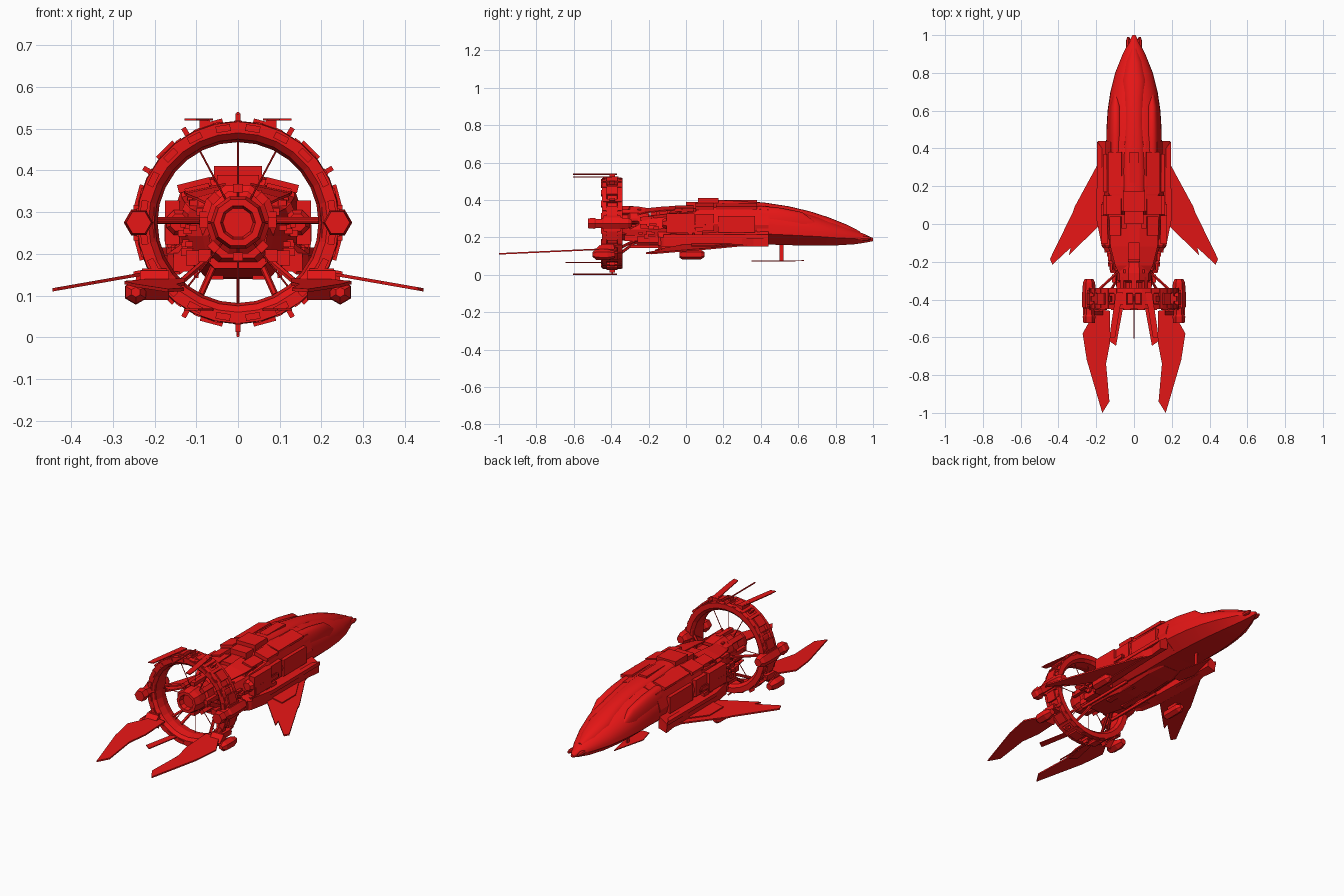
import bpy, bmesh, math, random
from mathutils import Matrix, Vector

if "Cube" in bpy.data.objects:
    bpy.data.objects.remove(bpy.data.objects["Cube"])

random.seed(4)
red = bpy.data.materials.new("red_paint")
red.diffuse_color = (0.8, 0.008, 0.008, 1)
red.use_nodes = True
red.node_tree.nodes["Principled BSDF"].inputs["Base Color"].default_value = red.diffuse_color
CZ = 0.275   # height of ring and engine axis
RY = -0.395  # ring centre along the ship


def finish(name, bm, mirror=False, smooth=None):
    bmesh.ops.recalc_face_normals(bm, faces=bm.faces)
    me = bpy.data.meshes.new(name)
    bm.to_mesh(me)
    bm.free()
    if smooth:
        me.shade_smooth()
        me.set_sharp_from_angle(angle=math.radians(smooth))
    me.materials.append(red)
    ob = bpy.data.objects.new(name, me)
    bpy.context.collection.objects.link(ob)
    if mirror:
        ob.modifiers.new("mirror", 'MIRROR')
    return ob


def skin(bm, rings, closed=False):
    vs = [[bm.verts.new(p) for p in r] for r in rings]
    n = len(vs[0])
    for a, b in zip(vs, vs[1:] + (vs[:1] if closed else [])):
        for i in range(n):
            bm.faces.new((a[i], a[(i + 1) % n], b[(i + 1) % n], b[i]))
    if not closed:
        bm.faces.new(vs[0])
        bm.faces.new(vs[-1])


def loft(name, rings, **kw):
    bm = bmesh.new()
    skin(bm, rings)
    return finish(name, bm, **kw)


def lathe(name, prof, n, x=0, z=CZ, closed=False, phase=0, **kw):
    """Turn (radius, y) points about an axis along y."""
    bm = bmesh.new()
    ang = [2 * math.pi * (i + phase) / n for i in range(n)]
    skin(bm, [[(x + r * math.sin(a), y, z + r * math.cos(a)) for a in ang] for r, y in prof], closed)
    return finish(name, bm, **kw)


def boxes(name, items, **kw):
    """items: (centre, size[, matrix applied afterwards])"""
    bm = bmesh.new()
    for it in items:
        m = Matrix.Translation(it[0]) @ Matrix.Diagonal((*it[1], 1))
        bmesh.ops.create_cube(bm, size=1, matrix=(it[2] if len(it) > 2 else Matrix()) @ m)
    return finish(name, bm, **kw)


def plate(name, pts, zf, t, mirror=True):
    """Flat outline in x,y with height given by zf(x, y)."""
    return loft(name, [[(x, y, zf(x, y) + d) for x, y in pts] for d in (-t / 2, t / 2)], mirror=mirror)


def rods(name, pairs, r, n=6, **kw):
    bm = bmesh.new()
    for a, b in pairs:
        a, b = Vector(a), Vector(b)
        m = Matrix.Translation((a + b) / 2) @ (b - a).to_track_quat('Z', 'Y').to_matrix().to_4x4()
        bmesh.ops.create_cone(bm, cap_ends=True, segments=n, radius1=r, radius2=r,
                              depth=(b - a).length, matrix=m)
    return finish(name, bm, **kw)


def around(deg):
    """Rotation about the ring axis; 0 is the top of the ring."""
    return Matrix.Translation((0, 0, CZ)) @ Matrix.Rotation(math.radians(deg), 4, 'Y')


def dome(y, w, zt, zc, zb, e, n=16):
    """Rounded section with a flat keel."""
    pts = []
    for i in range(n + 1):
        a = math.pi * i / n
        c, s = math.cos(a), math.sin(a)
        pts.append((w * math.copysign(abs(c) ** e, c), y, zc + (zt - zc) * s ** e))
    return pts + [(-w * 0.55, y, zb), (w * 0.55, y, zb)]


# Smooth nose hull
loft("nose_hull", [dome(*s) for s in (
    (1.0, .008, .196, .188, .18, 1), (.96, .03, .215, .19, .172, 1), (.9, .06, .24, .193, .163, .95),
    (.8, .1, .28, .198, .157, .9), (.7, .125, .315, .205, .156, .85), (.6, .14, .343, .21, .157, .8),
    (.5, .146, .362, .215, .16, .75), (.38, .148, .378, .22, .163, .7))], smooth=40)

# Raised canopy and the two shoulder fairings
loft("canopy", [dome(*s) for s in (
    (.93, .02, .232, .2, .19, 1), (.86, .05, .268, .21, .19, .9), (.76, .072, .308, .23, .2, .8),
    (.66, .066, .34, .25, .22, .8), (.55, .062, .366, .27, .25, .75), (.42, .07, .386, .28, .26, .7),
    (.28, .075, .396, .3, .28, .7), (.12, .07, .403, .3, .28, .6))], smooth=45)
loft("shoulder_fairing", [[(x + .095, yy, z) for x, yy, z in dome(y, w, zt, .25, .22, .85)] for y, w, zt in (
    (.7, .012, .275), (.62, .033, .335), (.5, .042, .358), (.4, .045, .368), (.3, .04, .365))],
    mirror=True, smooth=45)
lathe("nose_tip", [(.006, .99), (.012, .97), (.012, .93), (.006, .91)], 8, x=.03, z=.195, mirror=True)


# Faceted main hull
def hull(y, w, zt, zb):
    h = zt - zb
    half = [(.4 * w, zt), (.82 * w, zt - .1 * h), (w, zb + .5 * h), (.9 * w, zb + .2 * h), (.55 * w, zb)]
    return [(x, y, z) for x, z in half] + [(-x, y, z) for x, z in half[::-1]]


loft("main_hull", [hull(*s) for s in (
    (.44, .15, .368, .163), (.2, .155, .385, .16), (.07, .165, .378, .16), (.05, .165, .355, .16),
    (-.08, .155, .34, .163), (-.1, .14, .325, .17), (-.2, .12, .315, .172), (-.3, .085, .305, .18),
    (-.34, .07, .3, .19))])

# Deck blocks stepping down toward the engine
boxes("deck_blocks", [((0, .12, .39), (.115, .11, .04)), ((0, .05, .372), (.1, .1, .035)),
                      ((0, -.04, .345), (.08, .12, .035)), ((0, -.14, .33), (.06, .1, .03)),
                      ((0, -.23, .315), (.09, .07, .025)), ((0, .3, .392), (.05, .16, .014))])
tilt = Matrix.Translation((.1, 0, .366)) @ Matrix.Rotation(math.radians(14), 4, 'Y')
boxes("deck_side_panels", [((0, .27, 0), (.075, .22, .016), tilt), ((.005, .1, 0), (.08, .1, .02), tilt),
                           ((0, -.01, -.012), (.06, .1, .018), tilt)], mirror=True)
loft("rear_arch_plate", [[(x, y, z) for x, z in ((.03, z0), (w, z0 - .02), (w, z0 - .026), (.03, z0 - .008))]
                         for y, w, z0 in ((-.02, .13, .37), (-.12, .125, .365), (-.22, .1, .355), (-.3, .06, .335))],
     mirror=True)
boxes("arch_posts", [((.05, y, .328), (.012, .02, .05)) for y in (-.05, -.15, -.25)], mirror=True)

# Side armour, engine pods and lower sponsons
boxes("side_pod", [((.158, -.03, CZ), (.035, .15, .105)), ((.15, .1, .28), (.03, .1, .09)),
                   ((.152, .27, .27), (.02, .2, .09)), ((.166, -.06, .25), (.02, .07, .04))], mirror=True)
lathe("side_pod_nozzle", [(.032, -.02), (.032, -.11), (.022, -.125)], 8, x=.142, phase=.5, mirror=True)
loft("side_sponson", [[(x0, y, .165), (x1, y, .15), (x1 + .004, y, .2), (x0, y, .235)] for y, x0, x1 in (
    (.44, .14, .188), (.36, .14, .178), (.3, .14, .19), (.0, .13, .188), (-.12, .12, .165), (-.15, .12, .14))],
    mirror=True)
plate("sponson_blade", [(.17, .4), (.196, .44), (.198, .02), (.17, -.12)], lambda x, y: .205, .02)
boxes("rear_sponson", [((.13, -.1, .18), (.05, .1, .045)), ((.1, -.2, .19), (.05, .12, .035)),
                       ((.08, -.28, .195), (.03, .1, .03))], mirror=True)

# Underside keel
loft("keel", [[(-w, y, z0), (w, y, z0), (w * .7, y, z1), (-w * .7, y, z1)] for y, w, z0, z1 in (
    (.3, .06, .165, .16), (.2, .09, .17, .15), (-.02, .09, .17, .14), (-.1, .11, .18, .142), (-.3, .08, .19, .165))])
boxes("keel_rails", [((.1, -.12, .15), (.01, .36, .016)), ((.05, -.05, .145), (.03, .2, .014))], mirror=True)

# Small hull machinery
bits = []
for i in range(46):
    y = random.uniform(-.3, .12)
    w = .165 + .2 * min(0, y + .02)
    s = random.uniform(.012, .03)
    a = random.choice((0, 0, 1, 2))
    pos = [(w * .97, y, random.uniform(.2, .27)), (w * .7, y, .335 + .15 * min(0, y)),
           (w * random.uniform(.1, .6), y, .172)][a]
    bits.append((pos, (s, random.uniform(.02, .05), s * .7)))
boxes("hull_machinery", bits, mirror=True)

# Engine core
lathe("engine_core", [(.085, -.2), (.095, -.26), (.095, -.3), (.078, -.31), (.078, -.36), (.066, -.37),
                      (.066, -.42), (.058, -.455), (.042, -.455), (.036, -.43)], 10, phase=.5)
boxes("engine_ribs", [((0, -.34, .082), (.025, .12, .02), around(a)) for a in range(0, 360, 45)])

# Ring: grooved band, ribs, studs and spokes
lathe("ring_band", [(.2, RY - .04), (.215, RY - .055), (.242, RY - .055), (.244, RY - .03), (.232, RY - .026),
                    (.232, RY + .026), (.244, RY + .03), (.242, RY + .055), (.215, RY + .055), (.2, RY + .04),
                    (.193, RY)], 28, closed=True)
boxes("ring_ribs", [((0, RY, .236), (.016, .1, .018), around(a)) for a in range(0, 360, 12)])
boxes("ring_armour", [((0, RY, .245), (.055, .06, .012), around(a + 15)) for a in range(0, 360, 30)])
boxes("ring_studs", [((0, RY, .252), (.012, .03, .02), around(a)) for a in range(0, 360, 30)])
boxes("ring_face_plates", [((0, RY - .055, .228), (.035, .008, .016), around(a + 9)) for a in range(0, 360, 18)])
rods("ring_spokes", [(around(a) @ Vector((0, RY + .02, .06)), around(a) @ Vector((0, RY + .02, .2)))
                     for a in (0, 28, 90, 142, 180, 218, 270, 332)], .0022)
rods("ring_struts", [((.07, -.26, .19), (.14, -.38, .13)), ((.05, -.25, .19), (.09, -.37, .1)),
                     ((.08, -.25, .28), (.2, -.36, .28))], .008, mirror=True)

# Side thrusters on the ring
lathe("ring_thruster", [(.022, -.29), (.032, -.31), (.036, -.36), (.036, -.44), (.028, -.45), (.028, -.48),
                        (.034, -.49), (.03, -.525), (.02, -.525)], 6, x=.238, phase=.5, mirror=True)
boxes("thruster_mount", [((.225, RY, CZ), (.05, .09, .085))], mirror=True)

# Small horizontal fins and antennae on the ring
plate("ring_top_fin", [(.06, -.36), (.095, -.36), (.125, -.56), (.128, -.605), (.1, -.6)],
      lambda x, y: .522, .005)
plate("ring_bottom_fin", [(.05, -.4), (.085, -.4), (.13, -.62), (.095, -.645)], lambda x, y: .066, .005)
boxes("ring_fin_mounts", [((.08, RY, .51), (.025, .06, .03)), ((.075, RY, .055), (.03, .06, .03))], mirror=True)
rods("ring_antennae", [((0, -.37, .537), (0, -.605, .537)), ((0, -.37, .004), (0, -.605, .004)),
                       ((0, RY, .515), (0, RY, .537)), ((0, RY, .004), (0, RY, .035))], .004)

# Long tail blades and their mounts
plate("tail_blade", [(.127, -.46), (.2, -.45), (.272, -.58), (.25, -.72), (.168, -1.0), (.13, -.94),
                     (.148, -.74), (.127, -.63)], lambda x, y: .137 + .025 * (y + .45) / .55, .008)
lathe("tail_blade_pod", [(.012, -.5), (.028, -.48), (.03, -.42), (.018, -.38)], 6, x=.245, z=.108, mirror=True)
diamond = Matrix.Translation((.2, -.46, .125)) @ Matrix.Rotation(math.radians(45), 4, 'X')
boxes("tail_blade_mount", [((0, 0, 0), (.07, .05, .05), diamond), ((.2, -.42, .15), (.06, .07, .03))], mirror=True)

# Swept wings with underslung pods
plate("wing", [(.15, .38), (.19, .32), (.315, .09), (.325, .06), (.445, -.185), (.432, -.215), (.335, -.125),
               (.345, -.165), (.19, -.015), (.15, -.0)], lambda x, y: .16 - .175 * (x - .18), .008)
plate("wing_root_cap", [(.17, .3), (.25, .15), (.25, .03), (.17, .03)], lambda x, y: .163 - .175 * (x - .18), .014)
lathe("wing_pod", [(.012, .1), (.026, .08), (.026, -.02), (.016, -.035)], 6, x=.245, z=.108, mirror=True)
boxes("wing_pod_pylon", [((.24, .03, .135), (.01, .07, .03))], mirror=True)

# Front sensor fin hung below the nose
plate("sensor_fin", [(0, .63), (.045, .44), (.02, .35), (-.02, .35), (-.045, .44)],
      lambda x, y: .074 + .01 * (y - .5), .005, mirror=False)
boxes("sensor_post", [((0, .51, .118), (.008, .02, .09))])
